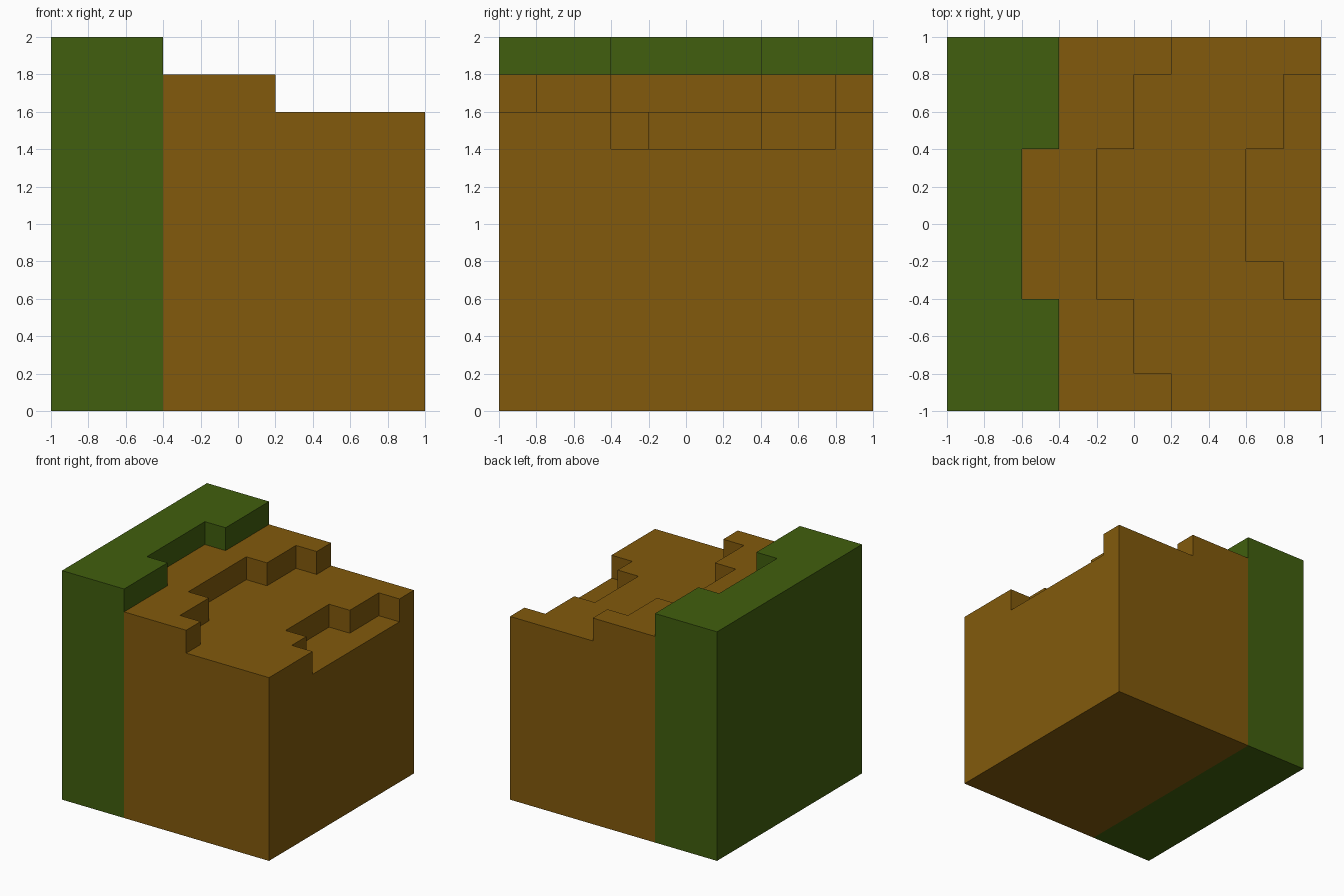
import bpy, bmesh, math
from mathutils import Vector

cube = bpy.data.objects.get("Cube")
if cube:
    bpy.data.objects.remove(cube, do_unlink=True)


def srgb(r, g, b):
    lin = lambda c: c / 12.92 if c <= 0.04045 else ((c + 0.055) / 1.055) ** 2.4
    return (lin(r / 255), lin(g / 255), lin(b / 255), 1.0)


def material(name, colour):
    m = bpy.data.materials.new(name)
    m.use_nodes = True
    m.diffuse_color = colour
    bsdf = next(n for n in m.node_tree.nodes if n.type == 'BSDF_PRINCIPLED')
    bsdf.inputs["Base Color"].default_value = colour
    bsdf.inputs["Roughness"].default_value = 0.9
    return m


N, S = 10, 0.2        # blocks per side, block size
EARTH, GRASS = 0, 1

# Terrace edges per row, front to back, in blocks from the model's right:
# (end of grass ledge, end of upper terrace, end of lower terrace)
rows = ([(3, 6, 10)] + [(3, 5, 10)] * 2 + [(2, 4, 9)] + [(2, 4, 8)] * 3
        + [(3, 5, 9)] * 2 + [(3, 6, 10)])


def height(i, j):
    """Column height in blocks; 0 outside the footprint."""
    if not (0 <= i < N and 0 <= j < N):
        return 0
    return 10 - sum(i >= edge for edge in rows[j])


def colour_of(i, j, k):
    """Grass fills the strip beside the ledge, except on the bare notch floor."""
    bare = i >= rows[j][0] and k == height(i, j) - 1
    return GRASS if i < 3 and not bare else EARTH


# Skin the stepped block: one face wherever a filled cell meets the air
bm = bmesh.new()
axes = [Vector((1, 0, 0)), Vector((0, 1, 0)), Vector((0, 0, 1))]
for i in range(N):
    for j in range(N):
        for k in range(height(i, j)):
            centre = Vector((i + 0.5, j + 0.5, k + 0.5))
            for a in range(3):
                for side in (-1, 1):
                    n = axes[a] * side
                    ni, nj, nk = i + int(n.x), j + int(n.y), k + int(n.z)
                    if 0 <= nk < height(ni, nj):
                        continue
                    u, v = axes[(a + 1) % 3] / 2, axes[(a + 2) % 3] / 2 * side
                    mid = centre + n / 2
                    corners = (mid - u - v, mid + u - v, mid + u + v, mid - u + v)
                    face = bm.faces.new([bm.verts.new(
                        ((c.x - N / 2) * S, (c.y - N / 2) * S, c.z * S)) for c in corners])
                    face.material_index = colour_of(i, j, k)

# Weld the cells and merge flat areas of one colour into single faces
bmesh.ops.remove_doubles(bm, verts=bm.verts, dist=0.001)
bmesh.ops.dissolve_limit(bm, angle_limit=math.radians(1), verts=bm.verts[:],
                         edges=bm.edges[:], delimit={'MATERIAL'})
mesh = bpy.data.meshes.new("terraced_block")
bm.to_mesh(mesh)
bm.free()

mesh.materials.append(material("earth brown", srgb(130, 90, 12)))
mesh.materials.append(material("grass green", srgb(65, 95, 14)))
block = bpy.data.objects.new("terraced_block", mesh)
bpy.context.collection.objects.link(block)
